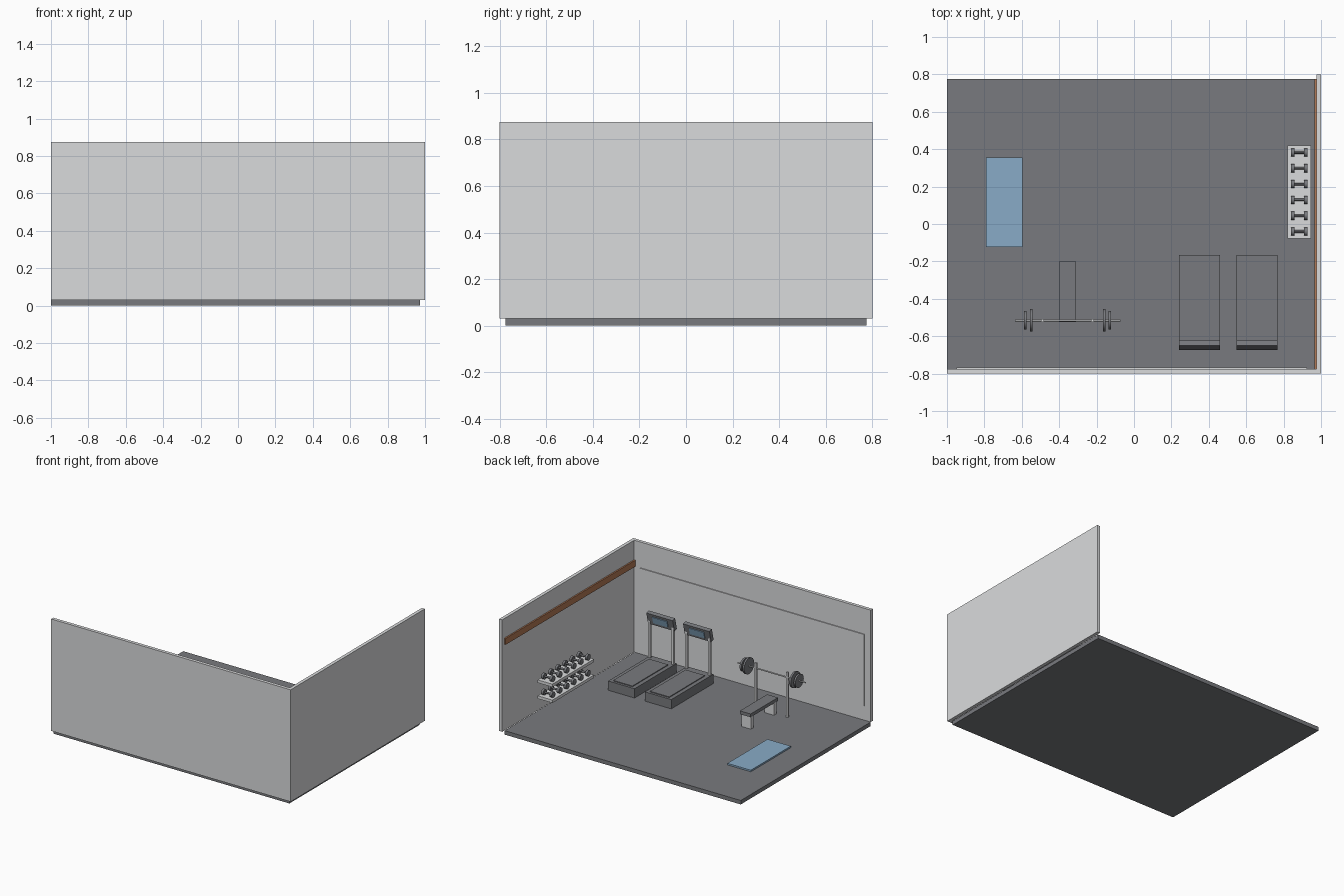
import bpy
import math

if "Cube" in bpy.data.objects:
    bpy.data.objects.remove(bpy.data.objects["Cube"], do_unlink=True)


def material(name, r, g, b):
    m = bpy.data.materials.new(name)
    m.use_nodes = True
    m.diffuse_color = (r, g, b, 1)
    bsdf = next(n for n in m.node_tree.nodes if n.type == 'BSDF_PRINCIPLED')
    bsdf.inputs["Base Color"].default_value = (r, g, b, 1)
    return m


LIGHT = material("light grey", 0.70, 0.71, 0.72)
DARK = material("dark grey", 0.19, 0.195, 0.21)
BLUE = material("soft blue", 0.25, 0.41, 0.57)
WOOD = material("brown wood", 0.45, 0.19, 0.09)


def box(name, mat, xs, ys, zs, tilt=0):
    """Box given by its low and high limits on each axis."""
    spans = (xs, ys, zs)
    bpy.ops.mesh.primitive_cube_add(size=1, location=[(a + b) / 2 for a, b in spans])
    ob = bpy.context.object
    ob.name = name
    ob.scale = [b - a for a, b in spans]
    ob.rotation_euler.x = tilt
    ob.data.materials.append(mat)
    return ob


def rod(name, mat, centre, radius, length, sides=24):
    """Cylinder lying along x."""
    bpy.ops.mesh.primitive_cylinder_add(vertices=sides, radius=radius, depth=length,
                                        location=centre, rotation=(0, math.pi / 2, 0))
    ob = bpy.context.object
    ob.name = name
    ob.data.materials.append(mat)
    bpy.ops.object.shade_smooth_by_angle()
    return ob


# Room shell
FLOOR = 0.03
box("floor", DARK, (-1, 0.972), (-0.775, 0.775), (0, FLOOR))
box("front_wall", LIGHT, (-1, 0.975), (-0.8, -0.775), (FLOOR, 0.875))
box("side_wall", LIGHT, (0.975, 1), (-0.8, 0.8), (FLOOR, 0.875))
box("wall_mirror", LIGHT, (-0.95, 0.925), (-0.775, -0.768), (0.14, 0.68))
box("wood_rail", WOOD, (0.964, 0.975), (-0.775, 0.775), (0.68, 0.728))

# Exercise mat
box("exercise_mat", BLUE, (-0.79, -0.595), (-0.122, 0.355), (FLOOR, 0.042))


# Treadmills
def treadmill(x):
    box("treadmill_base", DARK, (x - 0.11, x + 0.11), (-0.67, -0.167), (FLOOR, 0.1))
    box("treadmill_belt", DARK, (x - 0.08, x + 0.08), (-0.61, -0.185), (0.1, 0.106))
    for side in (-1, 1):
        px = x + side * 0.097
        box("treadmill_post", LIGHT, (px - 0.009, px + 0.009), (-0.655, -0.637), (0.1, 0.4))
    tilt = math.radians(-14)
    console = box("treadmill_console", DARK, (x - 0.11, x + 0.11),
                  (-0.662, -0.632), (0.355, 0.445), tilt)
    # Screen plate sits on the tilted face of the console
    screen = box("treadmill_screen", BLUE, (x - 0.062, x + 0.062),
                 (-0.003, 0.003), (-0.025, 0.025), tilt)
    screen.location = console.location
    screen.location.y += 0.017 * math.cos(tilt)
    screen.location.z += 0.017 * math.sin(tilt)


for x in (0.35, 0.657):
    treadmill(x)

# Dumbbell rack with two shelves
for top in (0.165, 0.285):
    box("rack_shelf", LIGHT, (0.822, 0.945), (-0.077, 0.42), (top - 0.022, top))
    for i in range(6):
        y = -0.04 + 0.0845 * i
        z = top + 0.022
        rod("dumbbell_handle", DARK, (0.883, y, z), 0.007, 0.07, 12)
        for side in (-1, 1):
            rod("dumbbell_head", DARK, (0.883 + side * 0.035, y, z), 0.022, 0.018, 16)

# Weight bench
CX, BAR_Y, BAR_Z = -0.355, -0.515, 0.33
box("bench_pad", DARK, (CX - 0.045, CX + 0.045), (-0.525, -0.2), (0.125, 0.15))
for y in (-0.225, -0.5):
    box("bench_leg", LIGHT, (CX - 0.04, CX + 0.04), (y - 0.015, y + 0.015), (FLOOR, 0.125))

# Barbell on two uprights
rod("barbell_bar", LIGHT, (CX, BAR_Y, BAR_Z), 0.005, 0.565, 12)
for side in (-1, 1):
    px = CX + side * 0.133
    box("barbell_upright", LIGHT, (px - 0.008, px + 0.008),
        (BAR_Y - 0.008, BAR_Y + 0.008), (FLOOR, 0.37))
    rod("large_plate", DARK, (CX + side * 0.195, BAR_Y, BAR_Z), 0.06, 0.014, 32)
    rod("small_plate", DARK, (CX + side * 0.226, BAR_Y, BAR_Z), 0.05, 0.014, 32)
